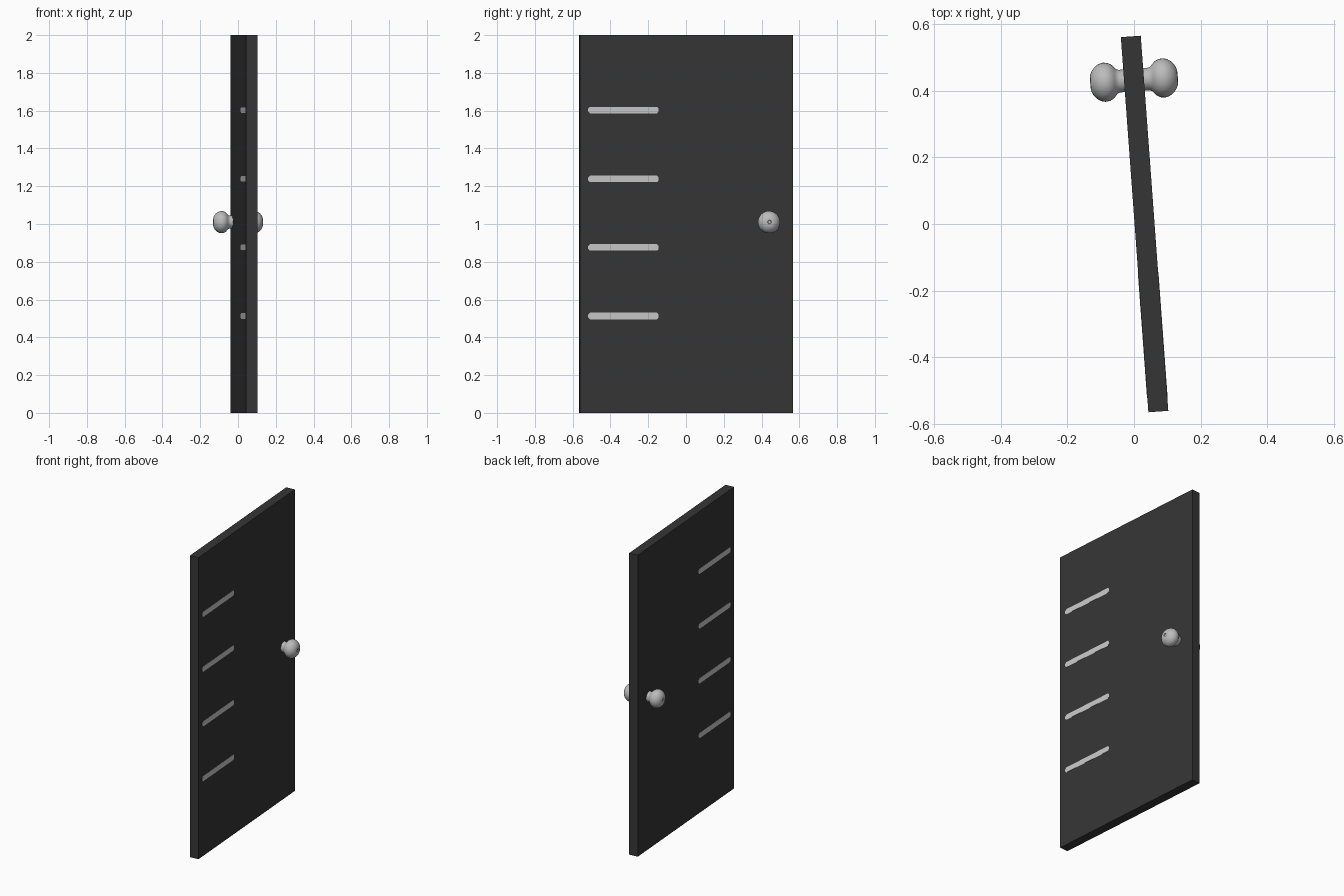
import bpy, bmesh, math
from mathutils import Matrix, Vector

if "Cube" in bpy.data.objects:
    bpy.data.objects.remove(bpy.data.objects["Cube"])

# door frame: slightly swung about z
PLACE = Matrix.Translation((0.0318, 0, 0)) @ Matrix.Rotation(math.radians(4.2), 4, 'Z')
W, T, H = 1.131, 0.06, 2.0


def material(name, v):
    m = bpy.data.materials.new(name)
    m.diffuse_color = (v, v, v, 1)
    m.use_nodes = True
    m.node_tree.nodes["Principled BSDF"].inputs["Base Color"].default_value = m.diffuse_color
    return m


DARK = material("charcoal", 0.036)
LIGHT = material("light_grey", 0.58)
METAL = material("brushed_metal", 0.5)


def add(name, bm, mat, smooth=False):
    bmesh.ops.recalc_face_normals(bm, faces=bm.faces)
    me = bpy.data.meshes.new(name)
    bm.to_mesh(me)
    bm.free()
    me.materials.append(mat)
    ob = bpy.data.objects.new(name, me)
    ob.matrix_world = PLACE
    bpy.context.collection.objects.link(ob)
    if smooth:
        bpy.ops.object.select_all(action='DESELECT')
        ob.select_set(True)
        bpy.context.view_layer.objects.active = ob
        bpy.ops.object.shade_smooth_by_angle(angle=math.radians(45))
    return ob


# door slab
bm = bmesh.new()
bmesh.ops.create_cube(bm, size=1, matrix=Matrix.Translation((0, 0, H / 2)) @ Matrix.Diagonal((T, W, H, 1)))
add("door_panel", bm, DARK)

# inlaid horizontal strips with chamfered ends, on both faces
Y0, Y1, HH, C = -0.522, -0.147, 0.0175, 0.010
for side, label in ((1, "right"), (-1, "left")):
    for i, z in enumerate((0.513, 0.876, 1.239, 1.603)):
        bm = bmesh.new()
        outline = [(Y0, -HH + C), (Y0 + C, -HH), (Y1 - C, -HH), (Y1, -HH + C),
                   (Y1, HH - C), (Y1 - C, HH), (Y0 + C, HH), (Y0, HH - C)]
        f = bm.faces.new([bm.verts.new((side * (T / 2 - 0.001), y, z + dz)) for y, dz in outline])
        r = bmesh.ops.extrude_face_region(bm, geom=[f])
        bmesh.ops.translate(bm, vec=(side * 0.002, 0, 0),
                            verts=[v for v in r["geom"] if isinstance(v, bmesh.types.BMVert)])
        add(f"{label}_strip_{i + 1}", bm, LIGHT)

# lathe-turned knobs: (distance from door centre, radius), ending in a small dimple
PROFILE = [(0.028, 0.034), (0.044, 0.034), (0.052, 0.037), (0.058, 0.044), (0.066, 0.052),
           (0.077, 0.0575), (0.090, 0.0590), (0.103, 0.0560), (0.115, 0.048), (0.124, 0.038),
           (0.130, 0.026), (0.132, 0.014), (0.131, 0.010), (0.126, 0.008)]
N = 32
for side, label in ((1, "right"), (-1, "left")):
    bm = bmesh.new()
    rings = [[bm.verts.new((side * d, 0.434 + r * math.cos(2 * math.pi * k / N),
                            1.01 + r * math.sin(2 * math.pi * k / N))) for k in range(N)]
             for d, r in PROFILE]
    for a, b in zip(rings, rings[1:]):
        for k in range(N):
            j = (k + 1) % N
            bm.faces.new((a[k], a[j], b[j], b[k]))
    bm.faces.new(rings[0])
    bm.faces.new(rings[-1])
    add(f"{label}_knob", bm, METAL, smooth=True)
